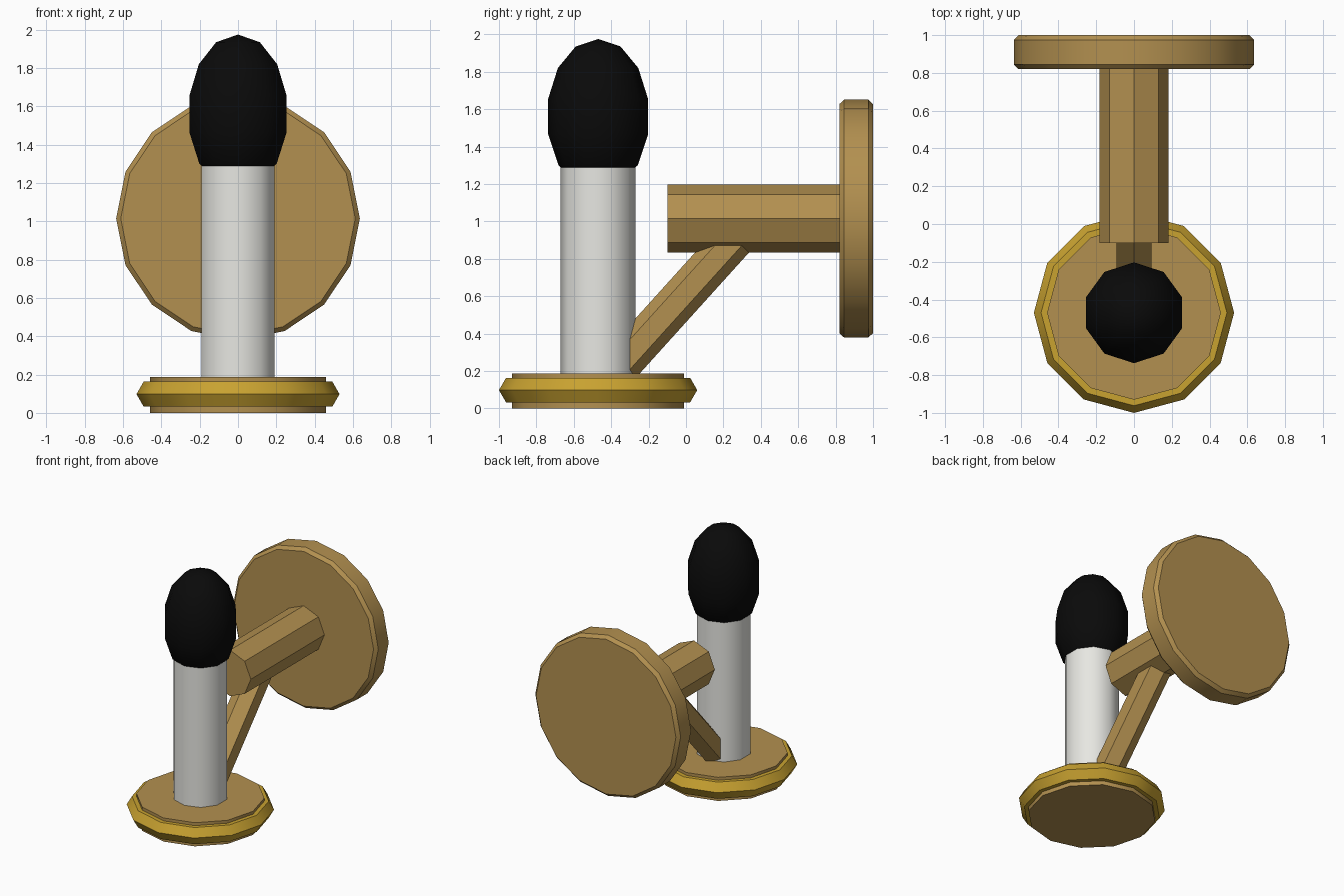
import bpy, bmesh
from math import sin, cos, pi, radians, atan2, hypot
from mathutils import Matrix

if "Cube" in bpy.data.objects:
    bpy.data.objects.remove(bpy.data.objects["Cube"])


def material(name, rgb):
    m = bpy.data.materials.new(name)
    m.diffuse_color = (*rgb, 1)
    m.use_nodes = True
    m.node_tree.nodes["Principled BSDF"].inputs["Base Color"].default_value = m.diffuse_color
    return m


BRONZE = material("bronze", (0.45, 0.28, 0.08))
GOLD = material("gold", (0.58, 0.36, 0.03))
IVORY = material("ivory", (0.80, 0.80, 0.76))
BLACK = material("black", (0.003, 0.003, 0.003))


def lathe(name, profile, sides, origin, mat, tilt=0.0, ring=False, angle=31):
    """Revolve (radius, height) points about local z, with a vertex on local y."""
    bm = bmesh.new()
    rings = [[bm.verts.new((r * cos(pi / 2 + 2 * pi * i / sides),
                            r * sin(pi / 2 + 2 * pi * i / sides), h))
              for i in range(sides)] for r, h in profile]
    pairs = list(zip(rings, rings[1:]))
    if ring:
        pairs.append((rings[-1], rings[0]))
    for a, b in pairs:
        for i in range(sides):
            j = (i + 1) % sides
            bm.faces.new((a[i], a[j], b[j], b[i]))
    if not ring:
        bm.faces.new(rings[0][::-1])
        if profile[-1][0] > 0:
            bm.faces.new(rings[-1])
    bmesh.ops.remove_doubles(bm, verts=bm.verts, dist=1e-5)
    bmesh.ops.recalc_face_normals(bm, faces=bm.faces)
    me = bpy.data.meshes.new(name)
    bm.to_mesh(me)
    bm.free()
    me.materials.append(mat)
    ob = bpy.data.objects.new(name, me)
    ob.matrix_world = Matrix.Translation(origin) @ Matrix.Rotation(tilt, 4, 'X')
    bpy.context.collection.objects.link(ob)
    bpy.ops.object.select_all(action='DESELECT')
    ob.select_set(True)
    bpy.context.view_layer.objects.active = ob
    bpy.ops.object.shade_smooth_by_angle(angle=radians(angle))
    return ob


def bar(name, start, end, radius, sides, mat):
    """Straight prism between two (y, z) points."""
    dy, dz = end[0] - start[0], end[1] - start[1]
    return lathe(name, [(radius, 0), (radius, hypot(dy, dz))], sides,
                 (0, *start), mat, tilt=-atan2(dy, dz))


CY = -0.47   # candle axis
AZ = 1.015   # arm and wall plate axis

# Wall plate with chamfered rims
lathe("wall_plate", [(0.612, 0), (0.636, 0.025), (0.636, 0.155), (0.612, 0.18)],
      16, (0, 0.82, AZ), BRONZE, tilt=-pi / 2)

# Horizontal arm and slanted brace
bar("arm", (-0.10, AZ), (0.85, AZ), 0.182, 8, BRONZE)
bar("brace", (CY, 0.10), (0.343, 1.0), 0.107, 6, BRONZE)

# Drip tray and its gold rim
lathe("tray", [(0.46, 0), (0.46, 0.187)], 12, (0, CY, 0), BRONZE)
rim = [(0.454 + 0.076 * cos(k * pi / 3), 0.098 + 0.076 * sin(k * pi / 3)) for k in range(6)]
lathe("tray_rim", rim, 12, (0, CY, 0), GOLD, ring=True)

# Candle tube and bulb
lathe("candle", [(0.20, 0.15), (0.20, 1.32)], 10, (0, CY, 0), IVORY, angle=40)
lathe("bulb", [(0.198, 1.287), (0.212, 1.30), (0.267, 1.465), (0.267, 1.655),
               (0.215, 1.82), (0.12, 1.935), (0, 1.975)],
      10, (0, CY, 0), BLACK, angle=40)
